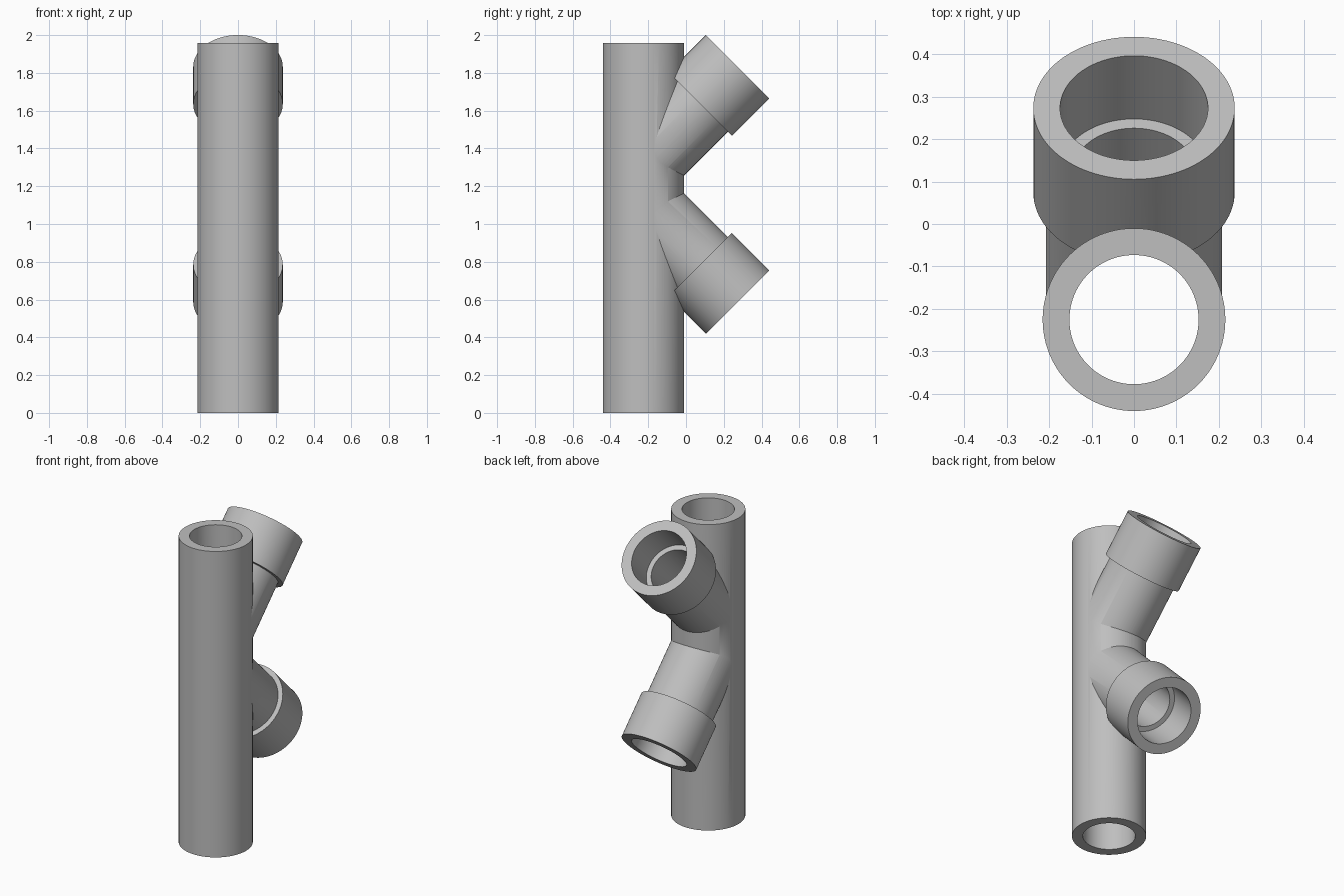
import bpy
from math import radians
from mathutils import Vector

default = bpy.data.objects.get("Cube")
if default:
    bpy.data.objects.remove(default, do_unlink=True)

# Grey plastic
grey = bpy.data.materials.new("grey_plastic")
grey.use_nodes = True
colour = (0.52, 0.52, 0.52, 1)
grey.diffuse_color = colour
grey.node_tree.nodes["Principled BSDF"].inputs["Base Color"].default_value = colour

PIPE_Y, HEIGHT, MID_Z = -0.225, 1.957, 1.21
END = 1.149 - 0.445          # branch length from the main axis to its mouth
SOCKET, DEPTH = 0.28, 0.21   # socket length and bore depth
OVER = 0.05                  # cutter overshoot


def cylinder(name, start, direction, begin, end, radius, sides=96):
    """Cylinder along a direction, between two distances from start."""
    direction = Vector(direction).normalized()
    centre = Vector(start) + direction * (begin + end) / 2
    bpy.ops.mesh.primitive_cylinder_add(
        vertices=sides, radius=radius, depth=end - begin, location=centre,
        rotation=direction.to_track_quat('Z', 'Y').to_euler())
    obj = bpy.context.object
    obj.name = name
    obj.data.materials.append(grey)
    return obj


# Main pipe and its bore
base, up = (0, PIPE_Y, 0), (0, 0, 1)
fitting = cylinder("branched_pipe", base, up, 0, HEIGHT, 0.215)
solids = []
bores = [cylinder("main_bore", base, up, -OVER, HEIGHT + OVER, 0.152)]

# Two mirrored 45 degree branches with wider sockets
for side, name in ((1, "upper"), (-1, "lower")):
    root = (0, PIPE_Y, MID_Z + side * 0.125)
    axis = (0, 1, side)
    solids += [
        cylinder(name + "_branch", root, axis, 0, END - SOCKET / 2, 0.207),
        cylinder(name + "_socket", root, axis, END - SOCKET, END, 0.237)]
    bores += [
        cylinder(name + "_bore", root, axis, 0, END - DEPTH / 2, 0.143),
        cylinder(name + "_socket_bore", root, axis, END - DEPTH, END + OVER, 0.174)]

# Join the solids, then cut the bores
for operation, parts in (('UNION', solids), ('DIFFERENCE', bores)):
    for part in parts:
        mod = fitting.modifiers.new(part.name, 'BOOLEAN')
        mod.operation = operation
        mod.solver = 'EXACT'
        mod.object = part
        part.hide_render = True

# Bake the result and drop the helpers
graph = bpy.context.evaluated_depsgraph_get()
mesh = bpy.data.meshes.new_from_object(fitting.evaluated_get(graph))
fitting.modifiers.clear()
fitting.data = mesh
for part in solids + bores:
    bpy.data.objects.remove(part, do_unlink=True)
mesh.materials.clear()
mesh.materials.append(grey)

# Smooth walls with crisp rims
bpy.ops.object.select_all(action='DESELECT')
fitting.select_set(True)
bpy.context.view_layer.objects.active = fitting
bpy.ops.object.shade_smooth_by_angle(angle=radians(25))
